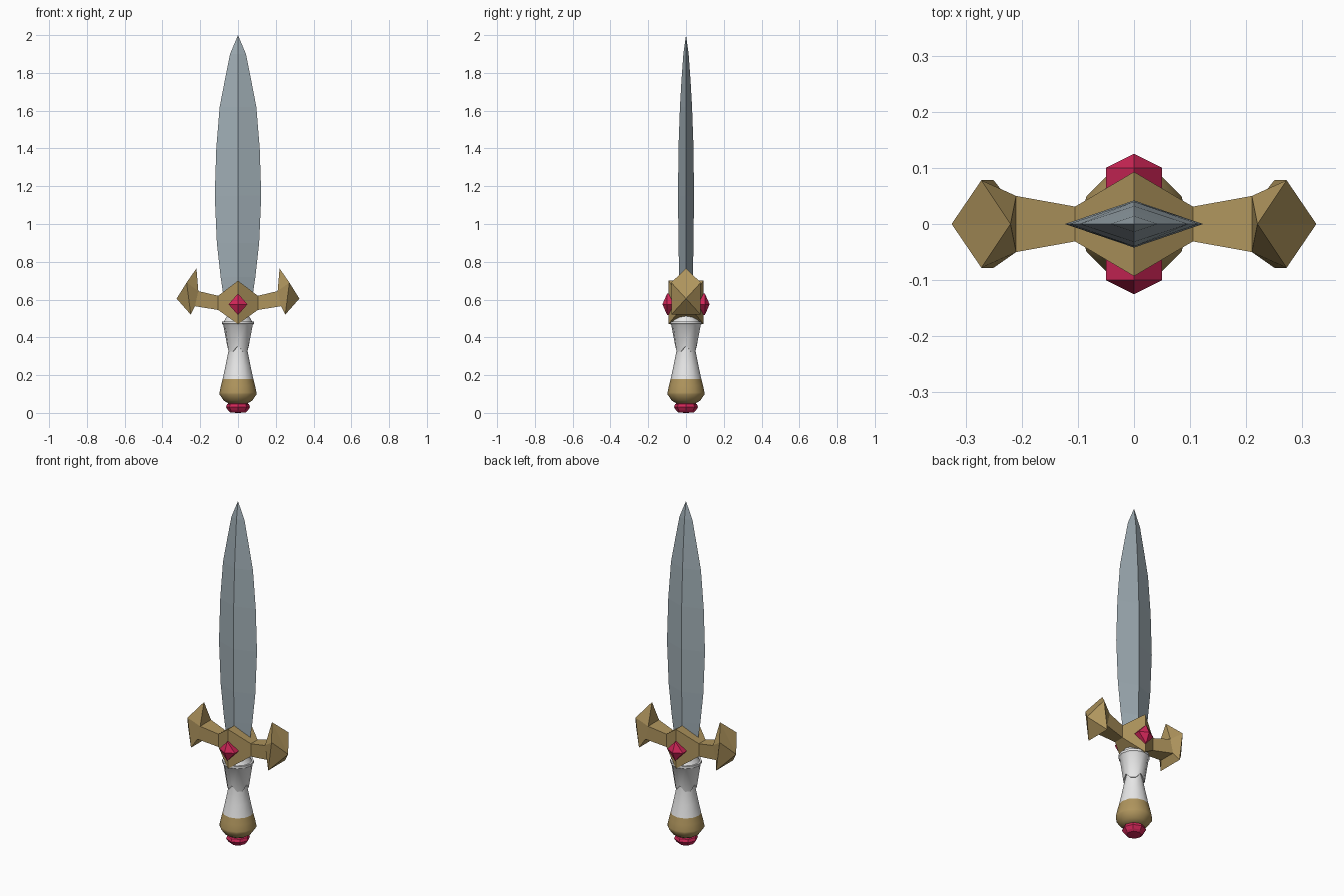
import bpy, bmesh, math

cube = bpy.data.objects.get("Cube")
if cube:
    bpy.data.objects.remove(cube, do_unlink=True)


def material(name, r, g, b):
    m = bpy.data.materials.new(name)
    m.use_nodes = True
    m.diffuse_color = (r, g, b, 1)
    bsdf = next(n for n in m.node_tree.nodes if n.type == 'BSDF_PRINCIPLED')
    bsdf.inputs["Base Color"].default_value = (r, g, b, 1)
    bsdf.inputs["Roughness"].default_value = 0.6
    return m


steel = material("steel", 0.35, 0.42, 0.46)
gold = material("gold", 0.43, 0.30, 0.11)
white = material("white", 0.80, 0.80, 0.80)
ruby = material("ruby", 0.65, 0.02, 0.10)


def build(name, verts, faces, mats, smooth=False):
    bm = bmesh.new()
    vs = [bm.verts.new(v) for v in verts]
    for f in faces:
        bm.faces.new([vs[i] for i in f])
    bmesh.ops.remove_doubles(bm, verts=bm.verts, dist=1e-5)
    bmesh.ops.dissolve_degenerate(bm, edges=bm.edges, dist=1e-5)
    bmesh.ops.recalc_face_normals(bm, faces=bm.faces)
    mesh = bpy.data.meshes.new(name)
    bm.to_mesh(mesh)
    bm.free()
    for m in mats:
        mesh.materials.append(m)
    obj = bpy.data.objects.new(name, mesh)
    bpy.context.collection.objects.link(obj)
    if smooth:
        bpy.ops.object.select_all(action='DESELECT')
        obj.select_set(True)
        bpy.context.view_layer.objects.active = obj
        bpy.ops.object.shade_smooth_by_angle(angle=math.radians(35))
    return obj


def ring_faces(rings, n):
    return [(r * n + i, r * n + (i + 1) % n, (r + 1) * n + (i + 1) % n, (r + 1) * n + i)
            for r in range(rings - 1) for i in range(n)]


def lathe(name, profile, n, mats, smooth=True):
    verts = [(r * math.cos(i * math.tau / n), r * math.sin(i * math.tau / n), z)
             for r, z in profile for i in range(n)]
    return build(name, verts, ring_faces(len(profile), n), mats, smooth)


def mirror(obj, axis):
    mod = obj.modifiers.new("mirror", 'MIRROR')
    mod.use_axis = [i == axis for i in range(3)]
    mod.use_clip = True


# Blade: diamond cross-section as (z, half width, half thickness)
sections = [(0.57, 0.07, 0.033), (0.72, 0.092, 0.036), (0.9, 0.112, 0.040),
            (1.15, 0.123, 0.042), (1.4, 0.115, 0.040), (1.62, 0.097, 0.032),
            (1.76, 0.070, 0.024), (1.9, 0.042, 0.014), (2.0, 0, 0)]
verts = [p for z, w, t in sections
         for p in ((w, 0, z), (0, t, z), (-w, 0, z), (0, -t, z))]
build("blade", verts, ring_faces(len(sections), 4) + [(3, 2, 1, 0)], [steel])


# Guard: one arm with a flared pointed end, mirrored
verts = []
for x, y, low, high in [(0, 0.093, 0.47, 0.70), (0.105, 0.031, 0.545, 0.62),
                        (0.21, 0.05, 0.565, 0.645)]:
    verts += [(x, -y, low), (x, y, low), (x, y, high), (x, -y, high)]
verts[8] = (0.228, -0.05, 0.565)
verts[9] = (0.228, 0.05, 0.565)
verts += [(0.25, -0.078, 0.52), (0.25, 0.078, 0.52), (0.272, 0.078, 0.69),
          (0.272, -0.078, 0.69), (0.22, 0, 0.765), (0.325, 0, 0.605)]
faces = ring_faces(3, 4)
faces += [(8, 9, 13, 12), (9, 10, 14, 13), (11, 8, 12, 15),
          (10, 11, 16), (10, 16, 14), (11, 15, 16),
          (12, 13, 17), (13, 14, 17), (14, 16, 17), (16, 15, 17), (15, 12, 17)]
guard = build("guard", verts, faces, [gold])
mirror(guard, 0)

# Faceted gems on both guard faces
verts = [(s, y, z) for y in (-0.06, -0.1)
         for s, z in ((0.05, 0.575), (0, 0.632), (-0.05, 0.575), (0, 0.518))]
verts.append((0, -0.125, 0.575))
gem = build("guard_gem", verts,
            ring_faces(2, 4) + [(4 + i, 4 + (i + 1) % 4, 8) for i in range(4)], [ruby])
mirror(gem, 1)

# Grip and pommel, coloured by height
handle = lathe("grip_and_pommel",
               [(0, 0.05), (0.05, 0.05), (0.075, 0.065), (0.098, 0.098), (0.098, 0.108),
                (0.09, 0.145), (0.081, 0.18), (0.066, 0.25), (0.05, 0.33),
                (0.05, 0.4), (0, 0.4)], 12, [gold, white])
for f in handle.data.polygons:
    f.material_index = int(f.center.z > 0.18)

# Sleeve with a zigzag lower edge
sleeve = lathe("grip_sleeve",
               [(0.046, 0.326), (0.057, 0.325), (0.078, 0.465), (0.084, 0.472),
                (0.084, 0.485), (0.074, 0.485), (0.06, 0.51), (0.045, 0.56), (0, 0.56)],
               12, [white])
for v in sleeve.data.vertices:
    if v.co.z < 0.33 and min(abs(v.co.x), abs(v.co.y)) < 0.001:
        v.co.z += 0.03

# Gem below the pommel
lathe("pommel_gem", [(0, 0), (0.04, 0.002), (0.052, 0.012), (0.064, 0.03),
                     (0.058, 0.046), (0.04, 0.054), (0, 0.054)], 8, [ruby], False)
